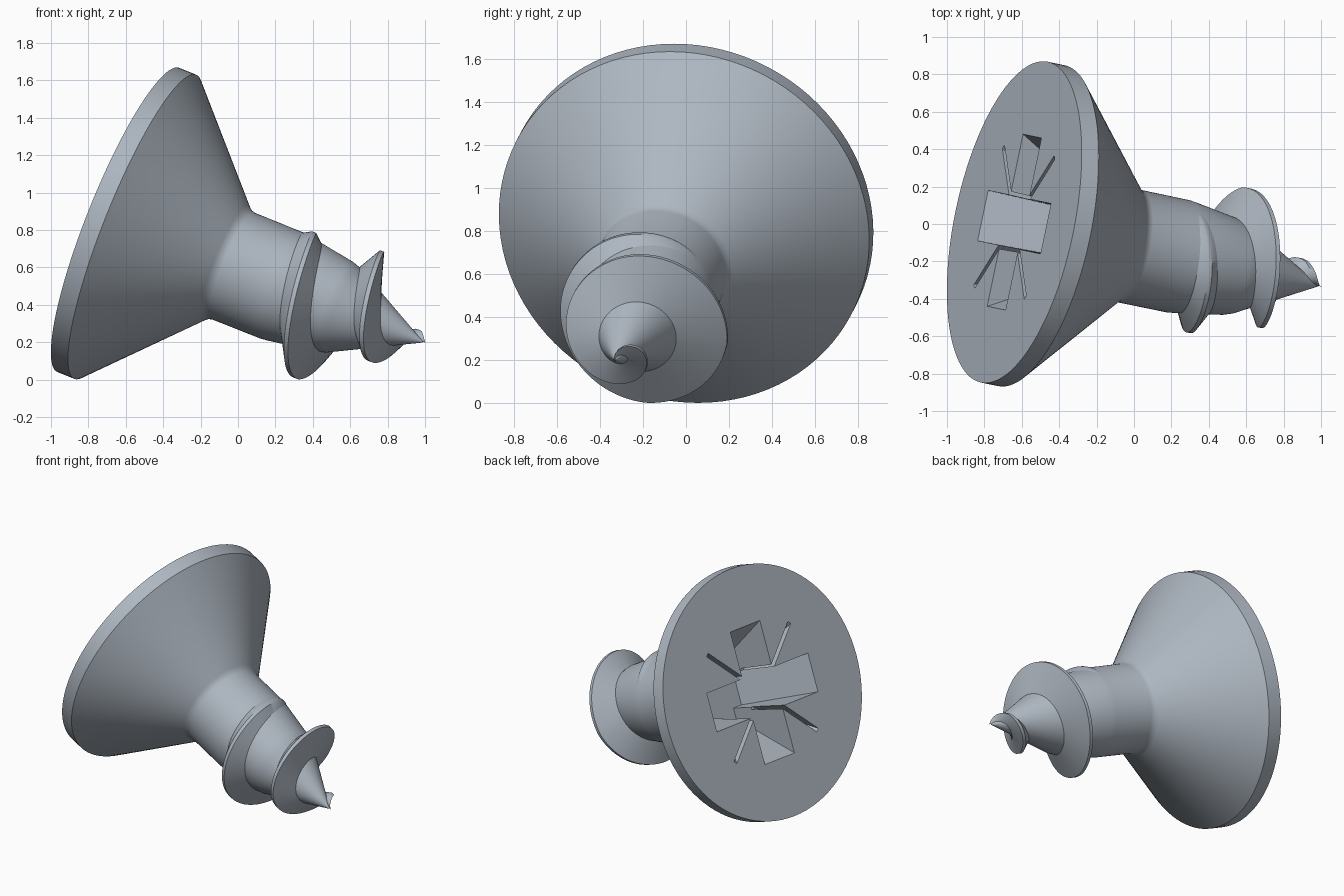
import bpy, bmesh, math
from mathutils import Vector, Matrix

if "Cube" in bpy.data.objects:
    bpy.data.objects.remove(bpy.data.objects["Cube"])

# Local frame: d runs from head face to tip, h is horizontal, w points up the head face
origin = Vector((-0.64, 0.01, 0.854))
d = Vector((0.911, -0.19, -0.365)).normalized()
h = Vector((0, 0, 1)).cross(d).normalized()
w = d.cross(h).normalized()
frame = Matrix.Translation(origin) @ Matrix((h, w, d)).transposed().to_4x4()

steel = bpy.data.materials.new("steel_grey")
steel.diffuse_color = (0.42, 0.47, 0.53, 1)
steel.use_nodes = True
steel.node_tree.nodes["Principled BSDF"].inputs["Base Color"].default_value = steel.diffuse_color


def make(name, bm):
    bmesh.ops.recalc_face_normals(bm, faces=bm.faces)
    me = bpy.data.meshes.new(name)
    bm.to_mesh(me)
    bm.free()
    me.materials.append(steel)
    ob = bpy.data.objects.new(name, me)
    ob.matrix_world = frame
    bpy.context.collection.objects.link(ob)
    return ob


def smooth(ob, angle):
    bpy.ops.object.select_all(action='DESELECT')
    ob.select_set(True)
    bpy.context.view_layer.objects.active = ob
    bpy.ops.object.shade_smooth_by_angle(angle=math.radians(angle))


def skin(bm, rings, closed=True):
    """Join consecutive rings of vertices with quads and cap both ends."""
    for a, b in zip(rings, rings[1:]):
        n = len(a)
        for i in range(n):
            j = (i + 1) % n
            bm.faces.new((a[i], a[j], b[j], b[i]))
    bm.faces.new(rings[0])
    bm.faces.new(rings[-1])


def interp(table, x):
    if x <= table[0][0]:
        return table[0][1]
    for (x0, y0), (x1, y1) in zip(table, table[1:]):
        if x <= x1:
            return y0 + (y1 - y0) * (x - x0) / (x1 - x0)
    return table[-1][1]


# Screw body: head rim, countersunk cone, shank and pointed core (depth, radius)
core = [(0.63, 0.33), (0.65, 0.314), (0.675, 0.307), (0.96, 0.306),
        (1.0, 0.301), (1.27, 0.259), (1.32, 0.243), (1.785, 0.004)]
profile = [(0, 0.876), (0.1, 0.876)] + core
N = 96
bm = bmesh.new()
rings = [[bm.verts.new((r * math.cos(2 * math.pi * i / N),
                        r * math.sin(2 * math.pi * i / N), s)) for i in range(N)]
         for s, r in profile]
skin(bm, rings)
body = make("screw_body", bm)
smooth(body, 35)

# Spiral thread: crest height grows from the shank, then shrinks to the tip
crest = [(0.92, 0.285), (1.02, 0.33), (1.11, 0.385), (1.21, 0.435), (1.29, 0.442),
         (1.4, 0.365), (1.5, 0.275), (1.59, 0.19), (1.69, 0.112), (1.79, 0.012)]
half_width = [(0.92, 0.06), (1.02, 0.08), (1.21, 0.1), (1.4, 0.085),
              (1.59, 0.07), (1.7, 0.05), (1.79, 0.012)]
pitch, s0, s1, steps = 0.38, 0.92, 1.79, 200
bm = bmesh.new()
rings = []
for k in range(steps + 1):
    s = s0 + (s1 - s0) * k / steps
    a = 2 * math.pi * (s - 1.02) / pitch
    c, hw = interp(crest, s), interp(half_width, s)
    tip = min(0.012, hw * 0.3)
    section = [(s - hw, max(interp(core, s - hw) - 0.015, 0.002)), (s - tip, c),
               (s + tip, c), (s + hw, max(interp(core, s + hw) - 0.015, 0.002))]
    rings.append([bm.verts.new((-r * math.sin(a), r * math.cos(a), z)) for z, r in section])
skin(bm, rings)
thread = make("spiral_thread", bm)
smooth(thread, 40)


# Drive recess: tapered cross slots and thin diagonal slits cut into the head
def slot(name, angle, length, width, depth, end_length, end_width):
    bm = bmesh.new()
    rot = Matrix.Rotation(angle, 3, 'Z')
    rings = []
    for z, l, t in ((-0.05, length, width), (0, length, width), (depth, end_length, end_width)):
        rings.append([bm.verts.new(rot @ Vector((x * l, y * t, z)))
                      for x, y in ((-1, -1), (1, -1), (1, 1), (-1, 1))])
    skin(bm, rings)
    cutter = make(name, bm)
    cutter.hide_render = True
    cutter.hide_viewport = True
    mod = body.modifiers.new(name, 'BOOLEAN')
    mod.operation = 'DIFFERENCE'
    mod.solver = 'EXACT'
    mod.object = cutter


for i in range(2):
    slot(f"cross_slot_cutter_{i + 1}", i * math.pi / 2, 0.47, 0.137, 0.5, 0.2, 0.125)
    slot(f"diagonal_slit_cutter_{i + 1}", math.pi / 4 + i * math.pi / 2,
         0.54, 0.014, 0.32, 0.22, 0.012)
